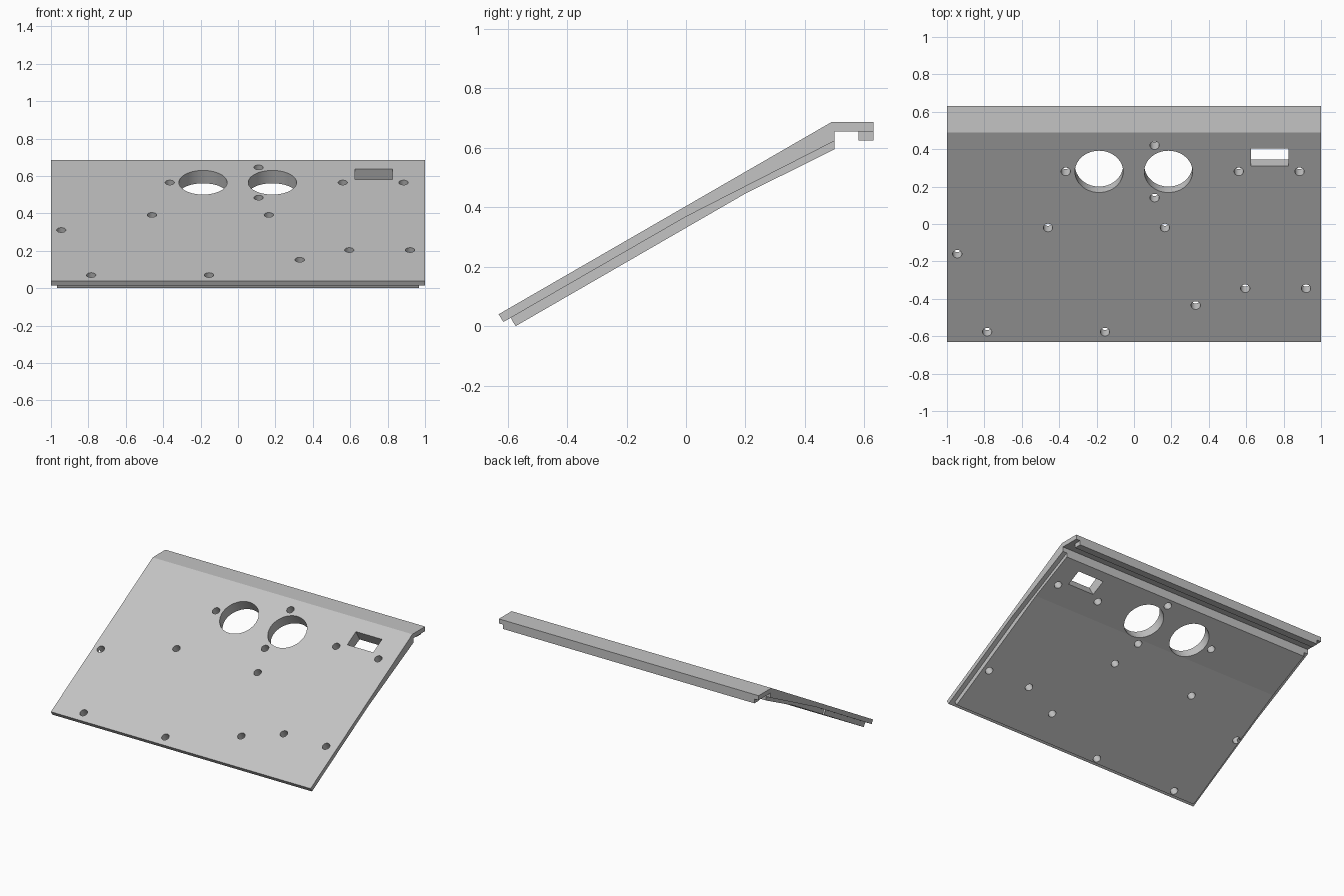
import bpy
import bmesh
import math
from mathutils import Matrix, Vector

cube = bpy.data.objects.get("Cube")
if cube:
    bpy.data.objects.remove(cube, do_unlink=True)

# One grey material
grey = bpy.data.materials.new("grey")
grey.use_nodes = True
color = (0.55, 0.55, 0.55, 1)
grey.diffuse_color = color
grey.node_tree.nodes["Principled BSDF"].inputs["Base Color"].default_value = color

SLOPE = math.radians(30)
FRONT_Y, FRONT_Z = -0.63, 0.04


def top_z(y):
    return FRONT_Z + (y - FRONT_Y) * math.tan(SLOPE)


def make_object(name, bm):
    bmesh.ops.recalc_face_normals(bm, faces=bm.faces)
    mesh = bpy.data.meshes.new(name)
    bm.to_mesh(mesh)
    bm.free()
    mesh.materials.append(grey)
    obj = bpy.data.objects.new(name, mesh)
    bpy.context.collection.objects.link(obj)
    return obj


def prism(name, profile, half_width):
    """Extrude a (y, z) side profile along x."""
    bm = bmesh.new()
    face = bm.faces.new([bm.verts.new((-half_width, y, z)) for y, z in profile])
    new = bmesh.ops.extrude_face_region(bm, geom=[face])["geom"]
    verts = [v for v in new if isinstance(v, bmesh.types.BMVert)]
    bmesh.ops.translate(bm, verts=verts, vec=(2 * half_width, 0, 0))
    return make_object(name, bm)


def on_slope(x, y):
    """Frame on the sloped surface, its z axis square to the panel."""
    return Matrix.Translation(Vector((x, y, top_z(y)))) @ Matrix.Rotation(SLOPE, 4, "X")


def combine(target, other, operation):
    mod = target.modifiers.new(operation.title(), "BOOLEAN")
    mod.operation = operation
    mod.solver = "EXACT"
    mod.object = other
    bpy.context.view_layer.objects.active = target
    bpy.ops.object.modifier_apply(modifier=mod.name)
    bpy.data.objects.remove(other, do_unlink=True)


# Sloped panel with its flat rear ledge
top = top_z(0.49)
panel = prism("sloped_panel", [
    (FRONT_Y, FRONT_Z), (0.49, top), (0.63, top), (0.63, 0.655),
    (0.5, 0.655), (0.5, 0.623), (0.0, 0.368), (-0.614, 0.014)], 1.0)

# Narrower backing layer and the hooked lip under the ledge
backing = prism("backing", [
    (-0.582, 0.0435 - 0.0287), (-0.598, 0.0435), (0.0, 0.388), (0.5, 0.64),
    (0.5, 0.595), (0.2, 0.446), (-0.573, 0.0)], 0.968)
lip = prism("lip", [(0.58, 0.67), (0.63, 0.67), (0.63, 0.625), (0.58, 0.625)], 0.968)
for part in (backing, lip):
    combine(panel, part, "UNION")

# Two large openings and the small screw holes
large = [(-0.187, 0.28), (0.184, 0.28)]
small = [(-0.365, 0.28), (0.11, 0.42), (0.11, 0.14), (0.56, 0.28), (0.885, 0.28),
         (-0.46, -0.02), (0.165, -0.02), (-0.945, -0.16), (0.595, -0.345),
         (0.92, -0.345), (0.33, -0.435), (-0.785, -0.577), (-0.155, -0.577)]
bm = bmesh.new()
for centres, radius, sides in ((large, 0.129, 64), (small, 0.025, 24)):
    for x, y in centres:
        bmesh.ops.create_cone(bm, cap_ends=True, segments=sides, radius1=radius,
                              radius2=radius, depth=0.3, matrix=on_slope(x, y))

# Rectangular opening
bmesh.ops.create_cube(bm, size=1, matrix=on_slope(0.725, 0.357)
                      @ Matrix.Diagonal((0.2, 0.11, 0.3, 1)))
combine(panel, make_object("hole_cutter", bm), "DIFFERENCE")

# Smooth hole walls, flat panel faces
panel.select_set(True)
bpy.context.view_layer.objects.active = panel
bpy.ops.object.shade_smooth_by_angle(angle=math.radians(25))
for poly in panel.data.polygons:
    if poly.area > 0.002:
        poly.use_smooth = False
